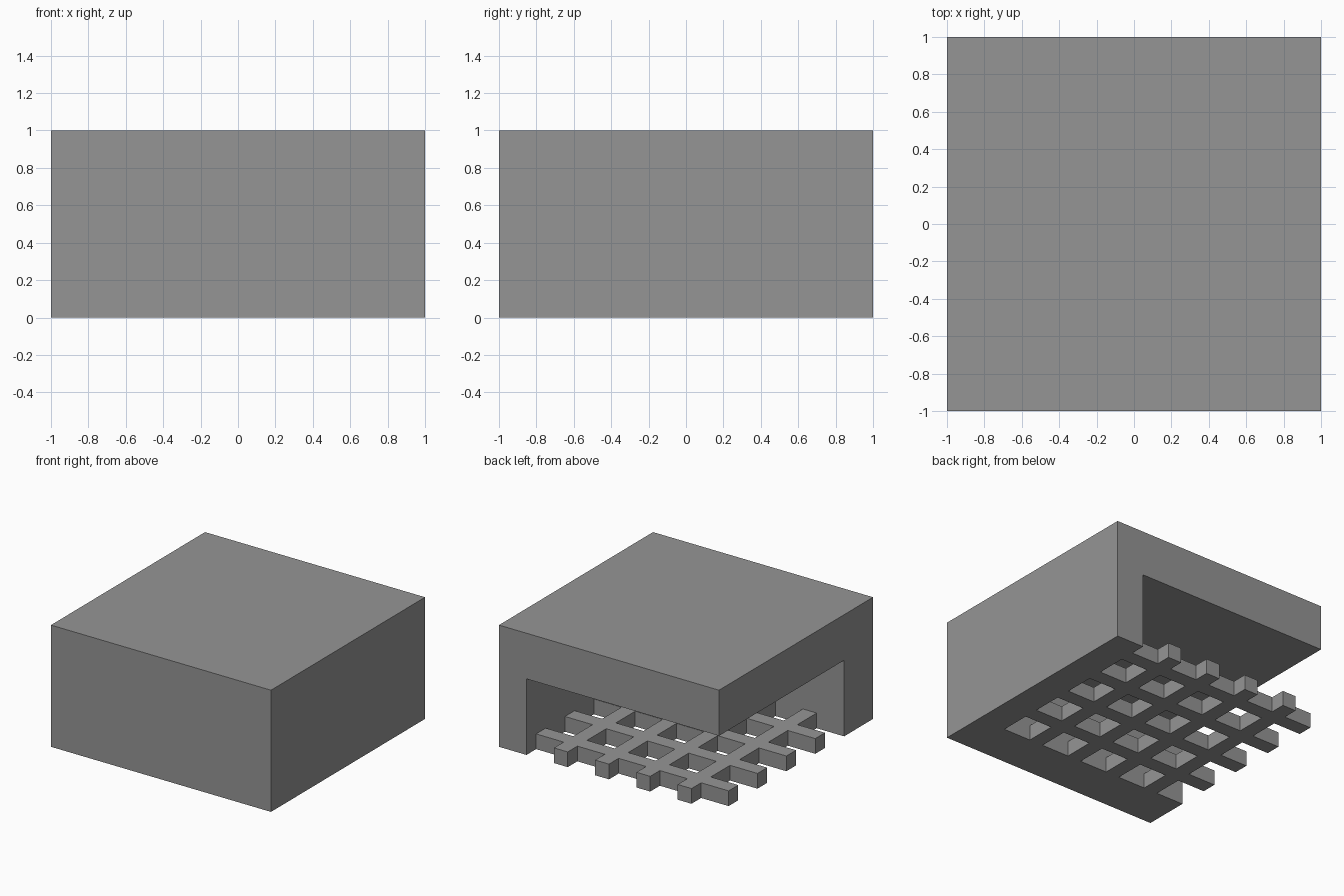
import bpy
import bmesh
from mathutils import Matrix, Vector

cube = bpy.data.objects.get("Cube")
if cube:
    bpy.data.objects.remove(cube, do_unlink=True)

U = 0.125                      # module: bar width and lattice cell
WALL_X, WALL_Y = 0.75, -0.625  # inner faces of the two walls
CEILING = 0.625                # underside of the roof

grey = bpy.data.materials.new("mid grey")
grey.use_nodes = True
colour = (0.3, 0.3, 0.3, 1)
grey.diffuse_color = colour
grey.node_tree.nodes["Principled BSDF"].inputs["Base Color"].default_value = colour


def make_object(name, bm):
    mesh = bpy.data.meshes.new(name)
    bm.to_mesh(mesh)
    bm.free()
    mesh.materials.append(grey)
    obj = bpy.data.objects.new(name, mesh)
    bpy.context.collection.objects.link(obj)
    return obj


def box(name, low, high):
    low, high = Vector(low), Vector(high)
    bm = bmesh.new()
    place = Matrix.Translation((low + high) / 2) @ Matrix.Diagonal((high - low).to_4d())
    bmesh.ops.create_cube(bm, size=1, matrix=place)
    return make_object(name, bm)


def apply_modifier(obj, name):
    bpy.context.view_layer.objects.active = obj
    bpy.ops.object.modifier_apply(modifier=name)


# Solid block, hollowed from below through its back and one side
shell = box("roof_and_walls", (-1, -1, 0), (1, 1, 1))
cutter = box("opening_cutter", (-2, WALL_Y, -1), (WALL_X, 2, CEILING))
cutter.hide_render = True
cut = shell.modifiers.new("opening", "BOOLEAN")
cut.operation = "DIFFERENCE"
cut.solver = "EXACT"
cut.object = cutter
apply_modifier(shell, cut.name)
bpy.data.objects.remove(cutter, do_unlink=True)

# Floor lattice: every third row and column of cells is a bar
columns = round((WALL_X + 1) / U)
rows = round((1 - WALL_Y) / U)
bm = bmesh.new()
centre = Vector(((WALL_X - 1) / 2, (WALL_Y + 1) / 2, 0))
size = Vector((WALL_X + 1, 1 - WALL_Y, 1))
bmesh.ops.create_grid(bm, x_segments=columns, y_segments=rows, size=0.5,
                      matrix=Matrix.Translation(centre) @ Matrix.Diagonal(size.to_4d()))


def is_hole(face):
    middle = face.calc_center_median()
    column = int((middle.x + 1) / U)
    row = int((middle.y - WALL_Y) / U)
    return column % 3 != 2 and row % 3 != 2


holes = [f for f in bm.faces if is_hole(f)]
bmesh.ops.delete(bm, geom=holes, context="FACES")
lattice = make_object("floor_lattice", bm)
thick = lattice.modifiers.new("thickness", "SOLIDIFY")
thick.thickness = U
thick.offset = 1
apply_modifier(lattice, thick.name)
